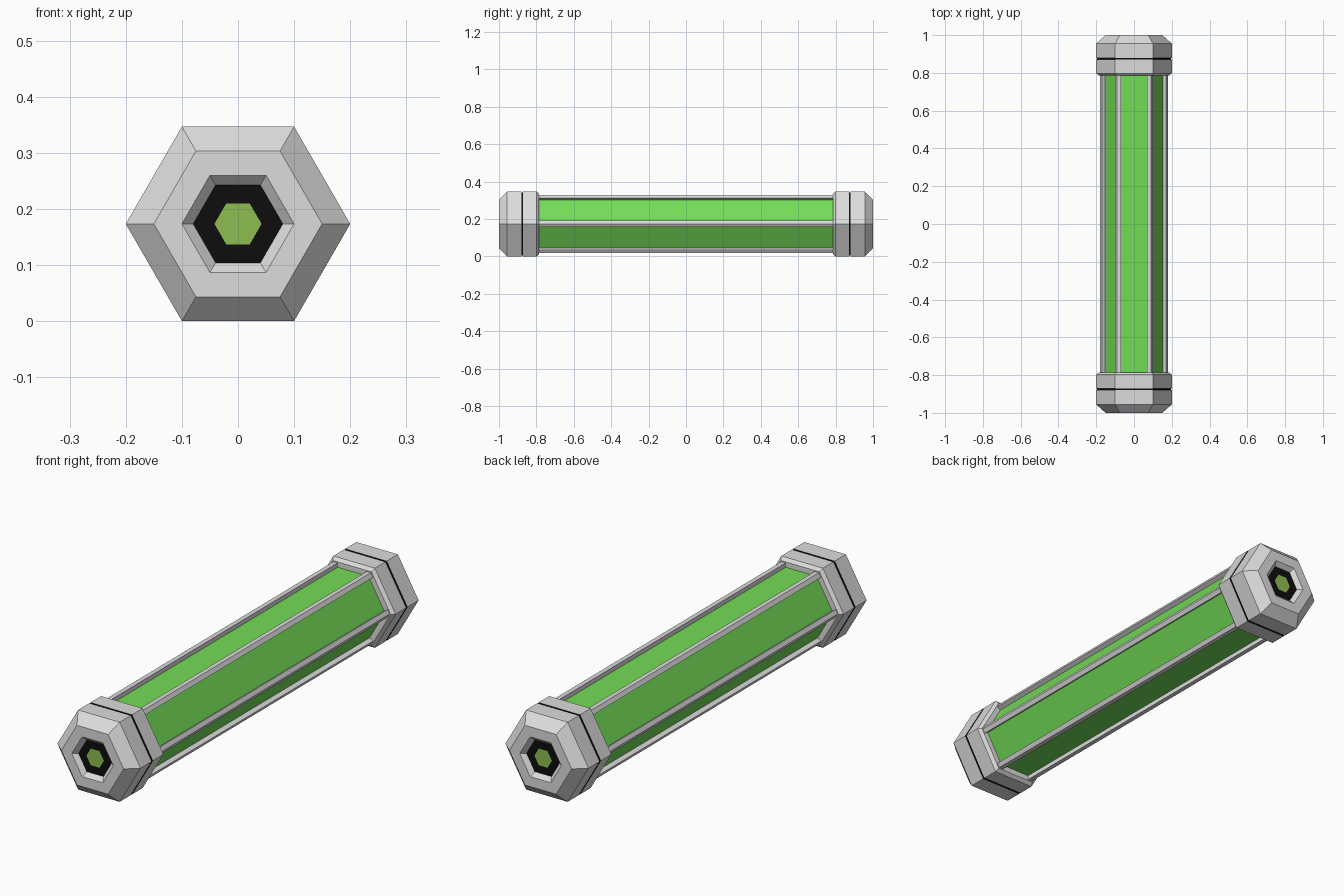
import bpy, bmesh, math
from mathutils import Vector

cube = bpy.data.objects.get("Cube")
if cube:
    bpy.data.objects.remove(cube, do_unlink=True)

CENTRE_Z = 0.2 * math.sin(math.pi / 3)


def material(name, colour):
    m = bpy.data.materials.new(name)
    m.use_nodes = True
    m.diffuse_color = (*colour, 1)
    m.node_tree.nodes["Principled BSDF"].inputs["Base Color"].default_value = (*colour, 1)
    return m


grey = material("light grey metal", (0.72, 0.72, 0.72))
green = material("bright green glass", (0.174, 0.72, 0.096))
olive = material("dull green light", (0.27, 0.51, 0.081))
black = material("black", (0.004, 0.004, 0.004))


def finish(bm, name, mats):
    bmesh.ops.recalc_face_normals(bm, faces=bm.faces)
    mesh = bpy.data.meshes.new(name)
    bm.to_mesh(mesh)
    bm.free()
    for m in mats:
        mesh.materials.append(m)
    ob = bpy.data.objects.new(name, mesh)
    ob.location.z = CENTRE_Z
    bpy.context.collection.objects.link(ob)
    return ob


def hex_point(r, i, y):
    a = i * math.pi / 3
    return Vector((r * math.cos(a), y, r * math.sin(a)))


def loft(name, rings, mats):
    """Join cross-section loops; each ring is (points, material of the band after it)."""
    bm = bmesh.new()
    loops = [[bm.verts.new(p) for p in pts] for pts, _ in rings]
    n = len(loops[0])
    bm.faces.new(loops[0]).material_index = rings[0][1]
    for k in range(len(loops) - 1):
        a, b = loops[k], loops[k + 1]
        for i in range(n):
            j = (i + 1) % n
            f = bm.faces.new((a[i], a[j], b[j], b[i]))
            f.material_index = rings[k + 1][1]
    bm.faces.new(loops[-1]).material_index = rings[-1][1]
    return finish(bm, name, mats)


# End caps: radius, distance from the middle, material of the band leading there
GREY, BLACK, OLIVE = 0, 1, 2
cap_profile = [
    (0.042, 0.982, OLIVE), (0.08, 0.982, BLACK), (0.1, 1.0, GREY),
    (0.15, 1.0, GREY), (0.2, 0.956, GREY), (0.2, 0.879, GREY),
    (0.195, 0.879, BLACK), (0.195, 0.871, BLACK), (0.2, 0.871, BLACK),
    (0.2, 0.798, GREY), (0.185, 0.785, GREY),
]
for name, side in (("front_cap", -1), ("back_cap", 1)):
    loft(name, [([hex_point(r, i, side * y) for i in range(6)], m)
                for r, y, m in cap_profile], [grey, black, olive])

# Glass core
loft("glass_core", [([hex_point(0.158, i, y) for i in range(6)], 0)
                    for y in (-0.8, 0.8)], [green])

# Corner rails: angle sections wrapped over each edge of the core
R, WIDTH, DEPTH = 0.18, 0.02, 0.022
for i in range(6):
    corner = hex_point(R, i, 0)
    flanks = []
    for step in (-1, 1):
        along = (hex_point(R, i + step, 0) - corner).normalized()
        inward = -hex_point(1, i + step * 0.5, 0)
        edge = corner + along * WIDTH
        flanks.append((edge, edge + inward * DEPTH))
    section = [corner, flanks[1][0], flanks[1][1], hex_point(0.14, i, 0),
               flanks[0][1], flanks[0][0]]
    loft(f"corner_rail_{i + 1}",
         [([p + Vector((0, y, 0)) for p in section], 0) for y in (-0.8, 0.8)], [grey])
